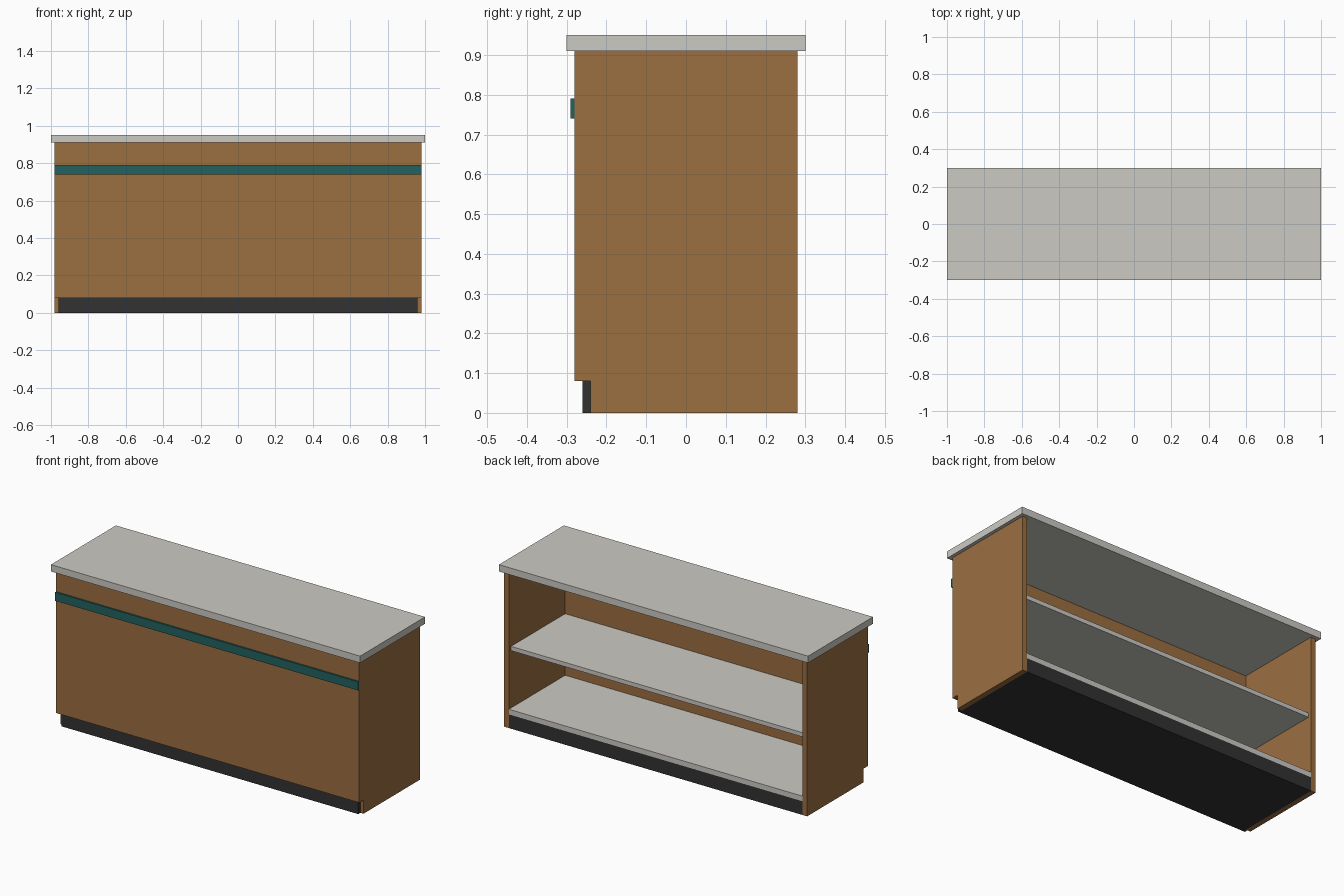
import bpy, bmesh

if "Cube" in bpy.data.objects:
    bpy.data.objects.remove(bpy.data.objects["Cube"])


def material(name, rgb):
    m = bpy.data.materials.new(name)
    m.diffuse_color = (*rgb, 1.0)
    m.use_nodes = True
    m.node_tree.nodes["Principled BSDF"].inputs["Base Color"].default_value = m.diffuse_color
    return m


STONE = material("pale_grey", (0.60, 0.59, 0.55))
WOOD = material("warm_brown", (0.33, 0.157, 0.053))
TEAL = material("teal", (0.015, 0.122, 0.117))
DARK = material("charcoal", (0.032, 0.032, 0.032))


def box(name, x, y, z, mat):
    """Box from (min, max) ranges on each axis."""
    bm = bmesh.new()
    bmesh.ops.create_cube(bm, size=1)
    for v in bm.verts:
        v.co = [r[0] if c < 0 else r[1] for c, r in zip(v.co, (x, y, z))]
    me = bpy.data.meshes.new(name)
    bm.to_mesh(me)
    bm.free()
    me.materials.append(mat)
    ob = bpy.data.objects.new(name, me)
    bpy.context.collection.objects.link(ob)
    return ob


def side_panel(name, x0, x1):
    """Side panel extruded from a profile with a toe notch at the front."""
    profile = [(-0.24, 0), (0.28, 0), (0.28, 0.91), (-0.28, 0.91),
               (-0.28, 0.08), (-0.24, 0.08)]
    bm = bmesh.new()
    face = bm.faces.new([bm.verts.new((x0, y, z)) for y, z in profile])
    ext = bmesh.ops.extrude_face_region(bm, geom=[face])
    moved = [g for g in ext["geom"] if isinstance(g, bmesh.types.BMVert)]
    bmesh.ops.translate(bm, vec=(x1 - x0, 0, 0), verts=moved)
    bmesh.ops.recalc_face_normals(bm, faces=bm.faces)
    me = bpy.data.meshes.new(name)
    bm.to_mesh(me)
    bm.free()
    me.materials.append(WOOD)
    bpy.context.collection.objects.link(bpy.data.objects.new(name, me))


# Worktop
box("countertop", (-1, 1), (-0.30, 0.30), (0.91, 0.95), STONE)

# Wooden carcass, open at the back
side_panel("left_side", -0.98, -0.95)
side_panel("right_side", 0.95, 0.98)
box("front_panel", (-0.95, 0.95), (-0.28, -0.24), (0.08, 0.91), WOOD)

# Accent strip on the front
box("front_stripe", (-0.98, 0.98), (-0.29, -0.28), (0.74, 0.79), TEAL)

# Shelves
box("bottom_shelf", (-0.95, 0.95), (-0.24, 0.28), (0.08, 0.11), STONE)
box("middle_shelf", (-0.95, 0.95), (-0.24, 0.26), (0.445, 0.47), STONE)

# Dark plinth and toe kick
box("plinth", (-0.95, 0.95), (-0.24, 0.28), (0, 0.08), DARK)
box("toe_kick", (-0.96, 0.96), (-0.26, -0.24), (0, 0.08), DARK)
